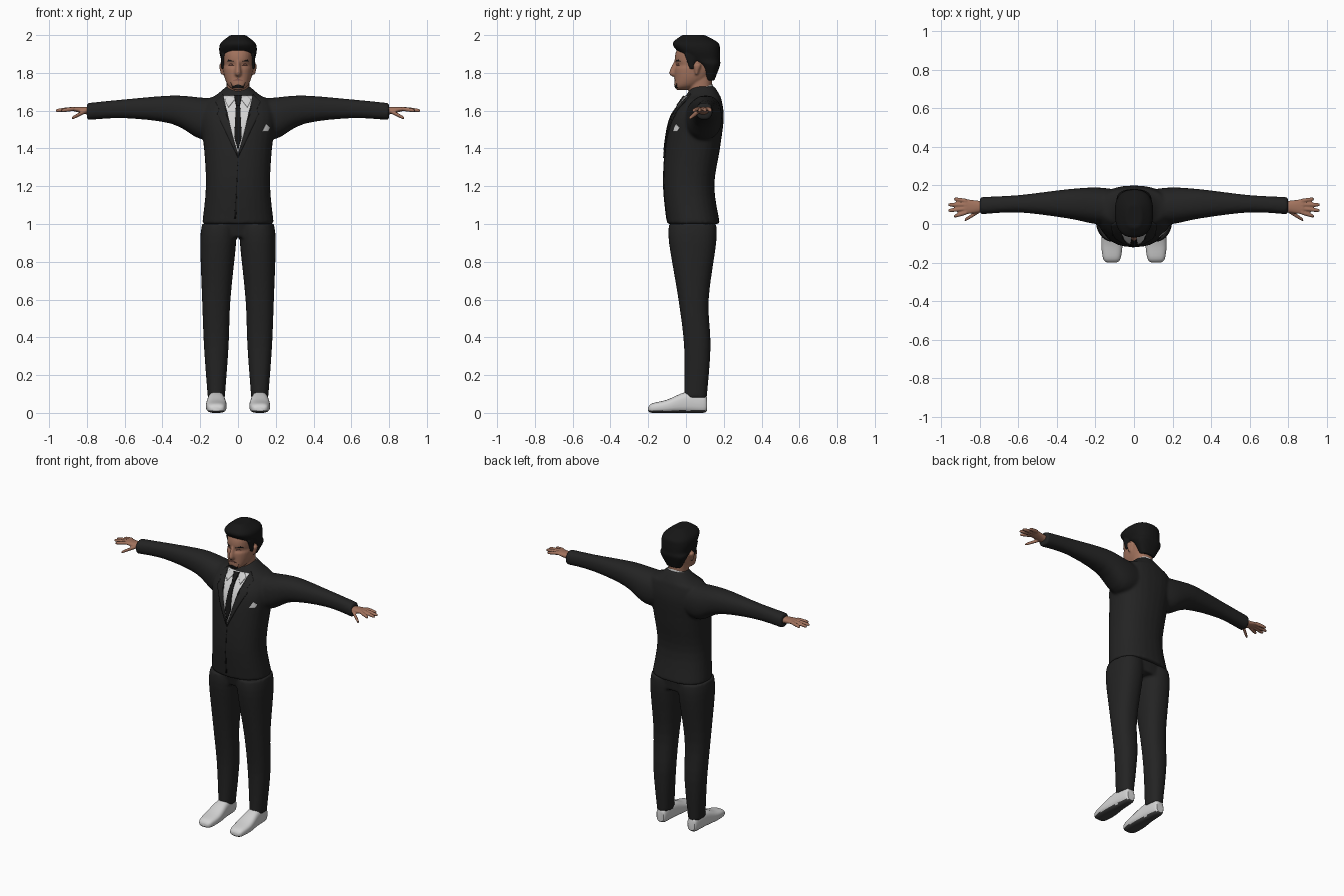
import bpy, bmesh, math
from mathutils import Vector
from mathutils.bvhtree import BVHTree

if "Cube" in bpy.data.objects:
    bpy.data.objects.remove(bpy.data.objects["Cube"])


def material(name, red, green, blue):
    mat = bpy.data.materials.new(name)
    mat.use_nodes = True
    color = (red, green, blue, 1)
    mat.diffuse_color = color
    shader = mat.node_tree.nodes["Principled BSDF"]
    shader.inputs["Base Color"].default_value = color
    shader.inputs["Roughness"].default_value = .8
    return mat


def grey(name, value):
    return material(name, value, value, value)


suit = grey("suit charcoal", .017)
black = grey("hair and tie black", .008)
white = grey("shirt and shoe white", .65)
sole_grey = grey("sole grey", .05)
skin = material("skin", .36, .17, .11)
lip_brown = material("lip brown", .22, .09, .07)


def smooth_rings(keys, steps=4):
    """Pass a smooth spline through the key rings."""
    padded = [keys[0], *keys, keys[-1]]
    rings = []
    for before, start, end, after in zip(padded, padded[1:], padded[2:], padded[3:]):
        for step in range(steps):
            k = step / steps
            rest = 1 - k
            rings.append([
                s * rest * rest * (1 + k + k) + e * k * k * (1 + rest + rest)
                + k * rest * (rest * (e - b) - k * (a - s)) / 2
                for b, s, e, a in zip(before, start, end, after)])
    return rings + [list(keys[-1])]


def loft(bm, keys, axis="z", power=2.3, sides=28, mirror=False, tilt=0):
    """Skin rounded rings: (t, a0, a1, b0, b1), or (t, half width, b0, b1)."""
    rings = smooth_rings(keys)
    for side in ((1, -1) if mirror else (1,)):
        loops = []
        for t, *extent, back, front in rings:
            left, right = extent if len(extent) > 1 else (-extent[0], extent[0])
            loop = []
            for i in range(sides):
                angle = math.tau * i / sides
                c, s = math.cos(angle), math.sin(angle)
                u = math.copysign(abs(c) ** (2 / power), c) * (right - left) / 2
                v = math.copysign(abs(s) ** (2 / power), s) * (front - back) / 2
                a, b = (left + right) / 2 + u, (back + front) / 2 + v
                x, y, z = {"z": (a, b, t + tilt * v), "x": (t, a, b), "y": (a, t, b)}[axis]
                loop.append(bm.verts.new((side * x, y, z)))
            loops.append(loop)
        for low, high in zip(loops, loops[1:]):
            for i in range(sides):
                j = (i + 1) % sides
                bm.faces.new((low[i], low[j], high[j], high[i]))
        bm.faces.new(loops[0])
        bm.faces.new(loops[-1])
    bmesh.ops.recalc_face_normals(bm, faces=bm.faces)


def finger(bm, start, end, radius=.011):
    """A tapering round finger on each hand."""
    start, end = Vector(start), Vector(end)
    rings = []
    for along, scale in ((0, 1), (.5, 1), (.9, .8), (1, .4)):
        x, y, z = start.lerp(end, along)
        r = radius * scale
        rings.append((x, y - r, y + r, z - r, z + r))
    loft(bm, rings, axis="x", power=2, sides=12, mirror=True)


def finish(bm, name, mats, voxel=0, smooth=2):
    """Make an object; a voxel size fuses its overlapping volumes."""
    mesh = bpy.data.meshes.new(name)
    bm.to_mesh(mesh)
    bm.free()
    for mat in mats:
        mesh.materials.append(mat)
    obj = bpy.data.objects.new(name, mesh)
    bpy.context.collection.objects.link(obj)
    if voxel:
        remesh = obj.modifiers.new("fuse", "REMESH")
        remesh.mode = "VOXEL"
        remesh.voxel_size = voxel
        remesh.use_smooth_shade = True
        relax = obj.modifiers.new("relax", "SMOOTH")
        relax.iterations = smooth
    else:
        bpy.ops.object.select_all(action="DESELECT")
        obj.select_set(True)
        bpy.context.view_layer.objects.active = obj
        bpy.ops.object.shade_smooth_by_angle(angle=math.radians(40))
    return obj


def surface_of(obj):
    return BVHTree.FromObject(obj, bpy.context.evaluated_depsgraph_get())


def patch(name, surface, outline, mat, lift=.002, mirror=True):
    """Drape a flat (x, z) outline, and its mirror image, over the front of a surface."""
    bm = bmesh.new()
    for side in ((1, -1) if mirror else (1,)):
        bm.faces.new([bm.verts.new((side * x, -1, z)) for x, z in outline])
    bmesh.ops.triangulate(bm, faces=bm.faces)
    bmesh.ops.subdivide_edges(bm, edges=bm.edges, cuts=7, use_grid_fill=True)
    for v in bm.verts:
        hit = surface.ray_cast(v.co, Vector((0, 1, 0)))[0] or surface.find_nearest(v.co)[0]
        v.co.y = hit.y - lift
    bmesh.ops.remove_doubles(bm, verts=bm.verts, dist=.0001)
    bm.normal_update()
    for face in bm.faces:
        if face.normal.y > 0:
            face.normal_flip()
    obj = finish(bm, name, [mat])
    solid = obj.modifiers.new("thickness", "SOLIDIFY")
    solid.thickness = min(lift, .009)


# Jacket: body and sleeves fused into one garment
bm = bmesh.new()
loft(bm, [(1, .19, -.1, .18), (1.2, .17, -.12, .15), (1.4, .18, -.11, .18), (1.56, .2, -.08, .2),
          (1.65, .18, -.02, .19), (1.68, .12, 0, .18), (1.73, .06, .03, .15)])
loft(bm, [(.1, 0, .18, 1.46, 1.66), (.2, 0, .19, 1.45, 1.67), (.35, .03, .18, 1.53, 1.68),
          (.6, .06, .15, 1.56, 1.66), (.8, .05, .14, 1.55, 1.64)], axis="x", mirror=True)
jacket = finish(bm, "jacket", [suit], voxel=.009, smooth=4)
chest = surface_of(jacket)

# Trousers: hips and two legs
bm = bmesh.new()
loft(bm, [(.93, .17, -.06, .15), (1.05, .17, -.09, .16)])
loft(bm, [(.08, .07, .16, -.01, .11), (.35, .05, .18, -.01, .13), (.6, .04, .19, -.04, .12),
          (.9, .01, .2, -.09, .16), (1, .01, .19, -.09, .16)], mirror=True)
finish(bm, "trousers", [suit], voxel=.009)

# Shoes with darker undersides
bm = bmesh.new()
loft(bm, [(-.2, .09, .14, .01, .03), (-.18, .07, .16, 0, .05), (-.1, .06, .17, 0, .07),
          (0, .07, .16, 0, .11), (.09, .08, .15, 0, .1), (.11, .09, .14, .01, .08)],
     axis="y", power=2.8, mirror=True)
for face in bm.faces:
    if face.calc_center_median().z < .012 and face.normal.z < -.3:
        face.material_index = 1
finish(bm, "shoes", [white, sole_grey])

# Hands: palm, four spread fingers and a lowered thumb
bm = bmesh.new()
loft(bm, [(.76, .07, .12, 1.58, 1.62), (.8, .06, .12, 1.58, 1.62), (.88, .05, .13, 1.6, 1.62)],
     axis="x", mirror=True)
for i in range(4):
    reach = .98 - .03 * abs(i - 1.5)
    finger(bm, (.87, .06 + .02 * i, 1.61), (reach, .04 + .03 * i, 1.6))
finger(bm, (.8, .07, 1.6), (.88, .02, 1.56))
finish(bm, "hands", [skin], voxel=.0045, smooth=1)

# Head: neck, skull, nose and ears
bm = bmesh.new()
loft(bm, [(1.6, .06, .01, .13), (1.79, .06, .02, .14)])
loft(bm, [(1.71, .02, -.05, 0), (1.73, .05, -.06, .06), (1.77, .07, -.06, .12),
          (1.82, .08, -.06, .16), (1.84, .08, -.05, .17), (1.87, .08, -.06, .17),
          (1.92, .08, -.05, .17), (1.98, .05, -.01, .13)])
loft(bm, [(1.78, .01, -.07, 0), (1.8, .02, -.09, 0), (1.87, .01, -.06, 0)], power=2)
loft(bm, [(1.79, .07, .09, .05, .06), (1.84, .07, .1, .04, .08), (1.85, .07, .09, .05, .07)],
     mirror=True)
head = finish(bm, "head", [skin], voxel=.006)
front_of_head = surface_of(head)

# Hair: swept cap whose front wall sinks into the forehead, plus sideburns
bm = bmesh.new()
loft(bm, [(1.76, .05, .1, .15), (1.84, .09, .07, .18), (1.87, .09, .01, .18),
          (1.92, .1, -.05, .18), (1.96, .09, -.07, .17), (2, .04, -.02, .1)], power=2.5)
loft(bm, [(1.82, .07, .09, .02, .04), (1.9, .07, .09, -.01, .06)], mirror=True)
finish(bm, "hair", [black], voxel=.0065)

# Facial details
patch("eyebrows", front_of_head, [(.02, 1.86), (.05, 1.87), (.06, 1.86)], black)
patch("eyelids", front_of_head, [(.02, 1.84), (.04, 1.85), (.05, 1.84)], lip_brown)
patch("lips", front_of_head, [(0, 1.77), (.03, 1.76), (0, 1.76)], lip_brown)
patch("chin_beard", front_of_head,
      [(0, 1.74), (.03, 1.73), (.04, 1.75), (.03, 1.72), (0, 1.72)], black)

# Shirt: front panel, tilted collar band and collar points
patch("shirt_front", chest, [(0, 1.68), (.08, 1.68), (.07, 1.6), (0, 1.37)], white, lift=.003)
bm = bmesh.new()
loft(bm, [(1.65, .08, -.01, .15), (1.71, .07, 0, .14)], tilt=.45)
finish(bm, "shirt_collar", [white])
patch("collar_points", chest, [(.01, 1.67), (.05, 1.68), (.07, 1.66), (.05, 1.62)],
      white, lift=.009)

# Tie with a knot
patch("tie_blade", chest, [(0, 1.65), (.01, 1.65), (.02, 1.46), (0, 1.39)], black, lift=.009)
patch("tie_knot", chest, [(0, 1.68), (.02, 1.68), (.01, 1.63), (0, 1.63)], black, lift=.016)

# Lapels, front opening and pocket square
patch("lapels", chest, [(.08, 1.69), (.12, 1.65), (.1, 1.61), (.11, 1.58), (0, 1.35), (.07, 1.6)],
      suit, lift=.007)
patch("front_opening", chest, [(0, 1.35), (-.01, 1.03), (-.02, 1.03)], black, mirror=False)
patch("pocket_square", chest, [(.13, 1.49), (.16, 1.49), (.17, 1.51), (.15, 1.53)],
      white, lift=.005, mirror=False)
